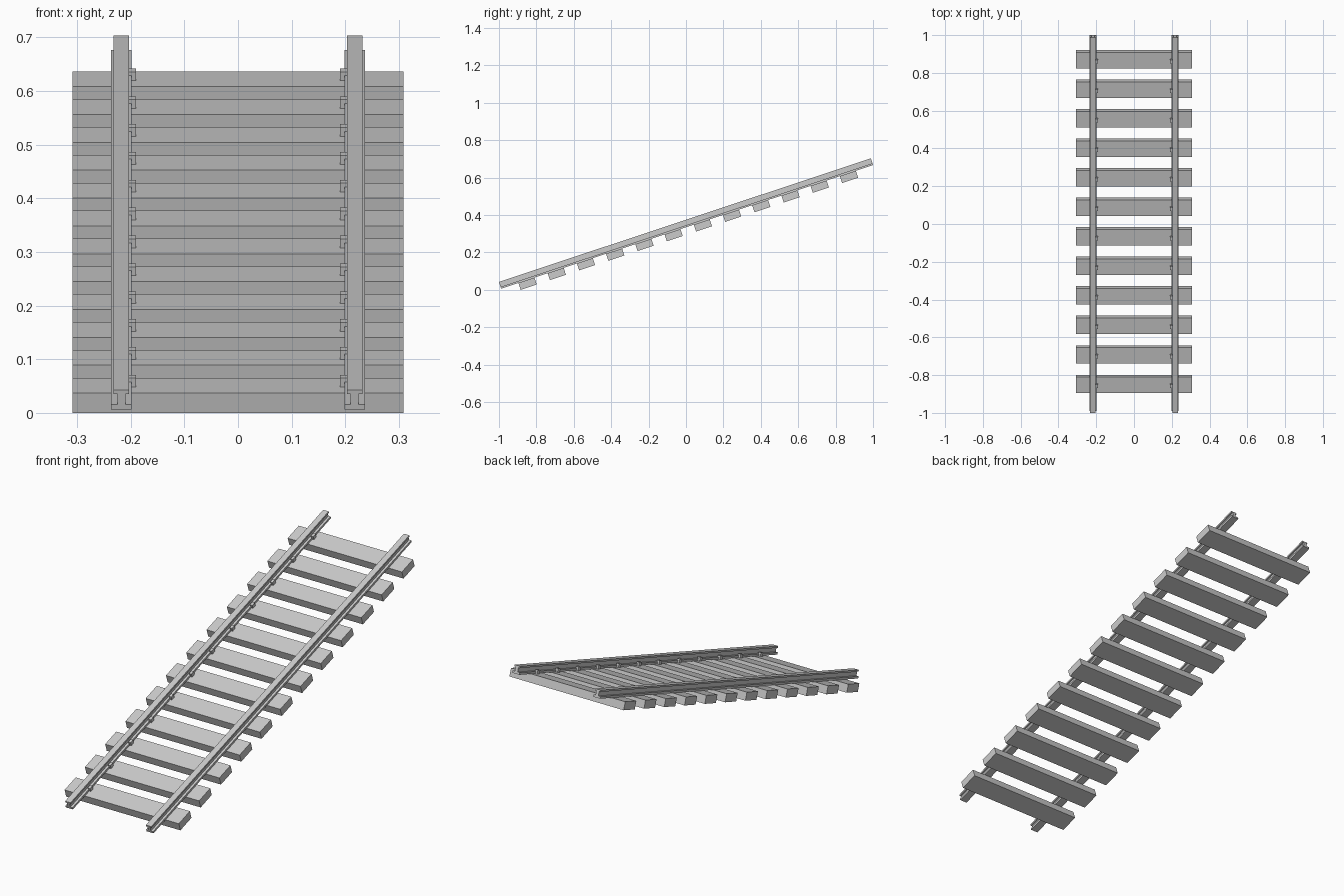
import bpy, bmesh, math
from mathutils import Matrix

if "Cube" in bpy.data.objects:
    bpy.data.objects.remove(bpy.data.objects["Cube"])

SLOPE = math.radians(18.38)
RAIL_LEN, RAIL_H, RAIL_X = 2.095, 0.038, 0.2175
COUNT, SPACING = 12, 0.1646
SLEEPER_W, SLEEPER_T = 0.09, 0.039

# Local frame: y runs along the track, z = 0 is the top of the sleepers
half_span = ((COUNT - 1) * SPACING + SLEEPER_W) / 2
lift = half_span * math.sin(SLOPE) + SLEEPER_T * math.cos(SLOPE)
shift = RAIL_H * math.sin(SLOPE) / 2
TRACK = Matrix.Translation((0, shift, lift)) @ Matrix.Rotation(SLOPE, 4, 'X')


def extrude_profile(name, profile, length, y_mid):
    """Sweep an (x, z) outline along the track, centred on y_mid."""
    bm = bmesh.new()
    face = bm.faces.new([bm.verts.new((x, y_mid - length / 2, z)) for x, z in profile])
    out = bmesh.ops.extrude_face_region(bm, geom=[face])
    moved = [g for g in out["geom"] if isinstance(g, bmesh.types.BMVert)]
    bmesh.ops.translate(bm, verts=moved, vec=(0, length, 0))
    bmesh.ops.recalc_face_normals(bm, faces=bm.faces)
    mesh = bpy.data.meshes.new(name)
    bm.to_mesh(mesh)
    bm.free()
    obj = bpy.data.objects.new(name, mesh)
    obj.matrix_world = TRACK
    bpy.context.collection.objects.link(obj)
    return obj


# I-shaped rail outline: foot, web, head
half = [(0.019, 0), (0.019, 0.010), (0.0075, 0.010),
        (0.0075, 0.030), (0.0147, 0.030), (0.0147, RAIL_H)]
rail = half + [(-x, z) for x, z in reversed(half)]

# Clip outline: block beside the rail foot with a lip over it
clip = [(0.190, 0), (0.1985, 0), (0.1985, 0.010), (0.2035, 0.010),
        (0.2035, 0.0175), (0.190, 0.0175)]

sleeper = [(-0.308, -SLEEPER_T), (0.308, -SLEEPER_T), (0.308, 0), (-0.308, 0)]

# Rails
for side, s in (("left", -1), ("right", 1)):
    extrude_profile(f"rail_{side}", [(s * RAIL_X + x, z) for x, z in rail], RAIL_LEN, 0)

# Sleepers, each with a clip on the inner side of both rails
for i in range(COUNT):
    y = (i - (COUNT - 1) / 2) * SPACING
    extrude_profile(f"sleeper_{i + 1}", sleeper, SLEEPER_W, y)
    for side, s in (("left", -1), ("right", 1)):
        extrude_profile(f"clip_{side}_{i + 1}", [(s * x, z) for x, z in clip], 0.02, y)
